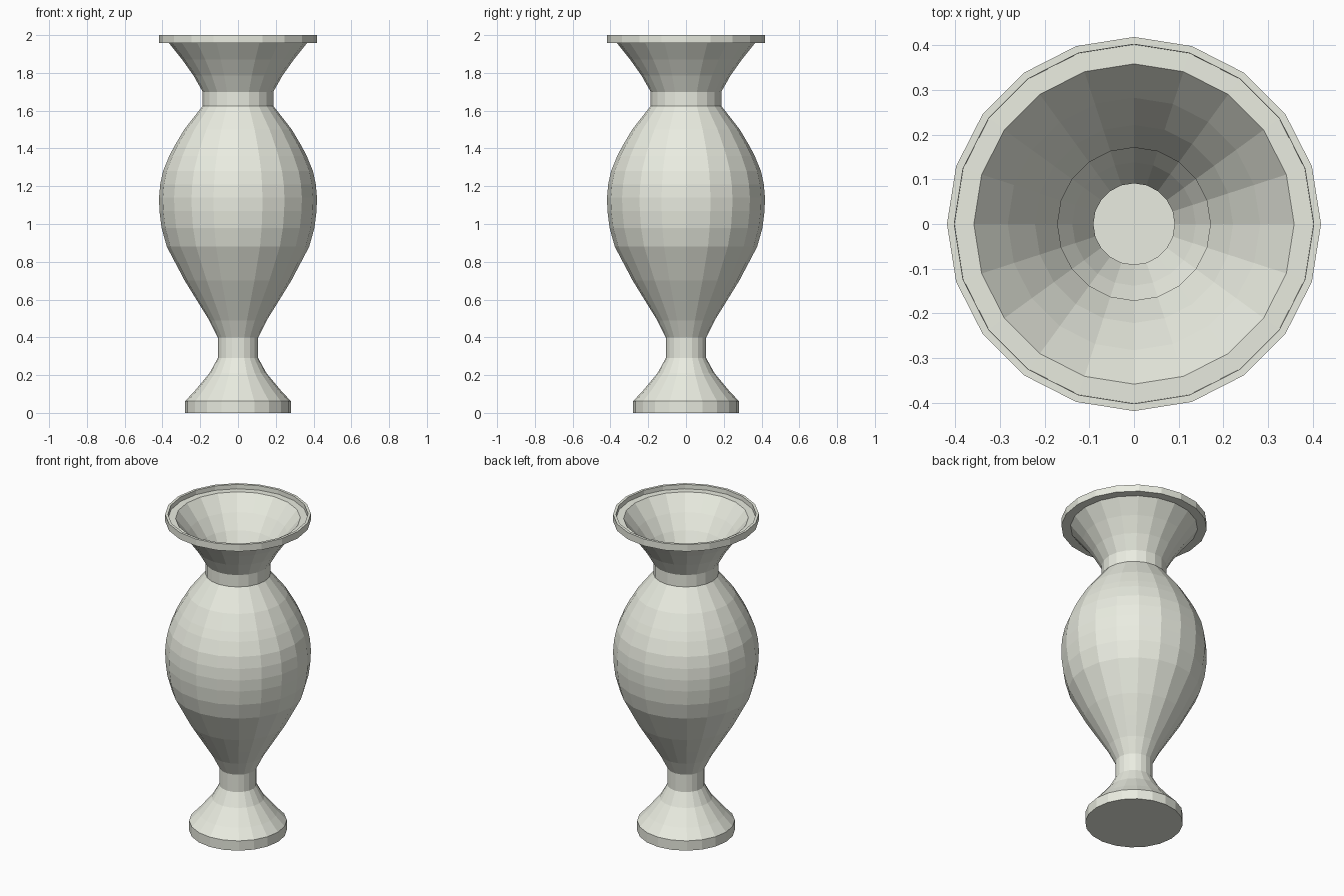
import bpy, bmesh
from math import cos, sin, pi

if "Cube" in bpy.data.objects:
    bpy.data.objects.remove(bpy.data.objects["Cube"])

SIDES = 20
WALL = 0.016

# Outer silhouette (radius, height): foot, stem, belly, collar, flare, rim
foot = [(0.28, 0.0), (0.28, 0.062), (0.226, 0.12), (0.151, 0.21), (0.107, 0.29)]
belly = [(0.107, 0.40), (0.152, 0.49), (0.214, 0.59), (0.282, 0.70), (0.377, 0.88),
         (0.405, 0.98), (0.416, 1.07), (0.418, 1.14), (0.412, 1.21), (0.397, 1.28),
         (0.364, 1.36), (0.338, 1.41), (0.285, 1.50), (0.187, 1.625)]
mouth = [(0.187, 1.70), (0.235, 1.785), (0.295, 1.87), (0.365, 1.957),
         (0.418, 1.957), (0.418, 2.0)]


def lathe(name, profile):
    bm = bmesh.new()
    rings = [[bm.verts.new((r * cos(2 * pi * k / SIDES), r * sin(2 * pi * k / SIDES), z))
              for k in range(SIDES)] for r, z in profile]
    for low, high in zip(rings, rings[1:]):
        for k in range(SIDES):
            n = (k + 1) % SIDES
            bm.faces.new((low[k], low[n], high[n], high[k]))
    bm.faces.new(rings[0][::-1])  # closed underside
    mesh = bpy.data.meshes.new(name)
    bm.to_mesh(mesh)
    bm.free()
    obj = bpy.data.objects.new(name, mesh)
    bpy.context.collection.objects.link(obj)
    return obj


# Hollow vase: thin wall added towards the inside
vase = lathe("vase", foot + belly + mouth)
shell = vase.modifiers.new("wall", 'SOLIDIFY')
shell.thickness = WALL
shell.offset = -1
shell.use_even_offset = True

# Pale ivory glaze
glaze = bpy.data.materials.new("ivory_glaze")
glaze.diffuse_color = (0.82, 0.84, 0.75, 1)
glaze.use_nodes = True
glaze.node_tree.nodes["Principled BSDF"].inputs["Base Color"].default_value = glaze.diffuse_color
vase.data.materials.append(glaze)
